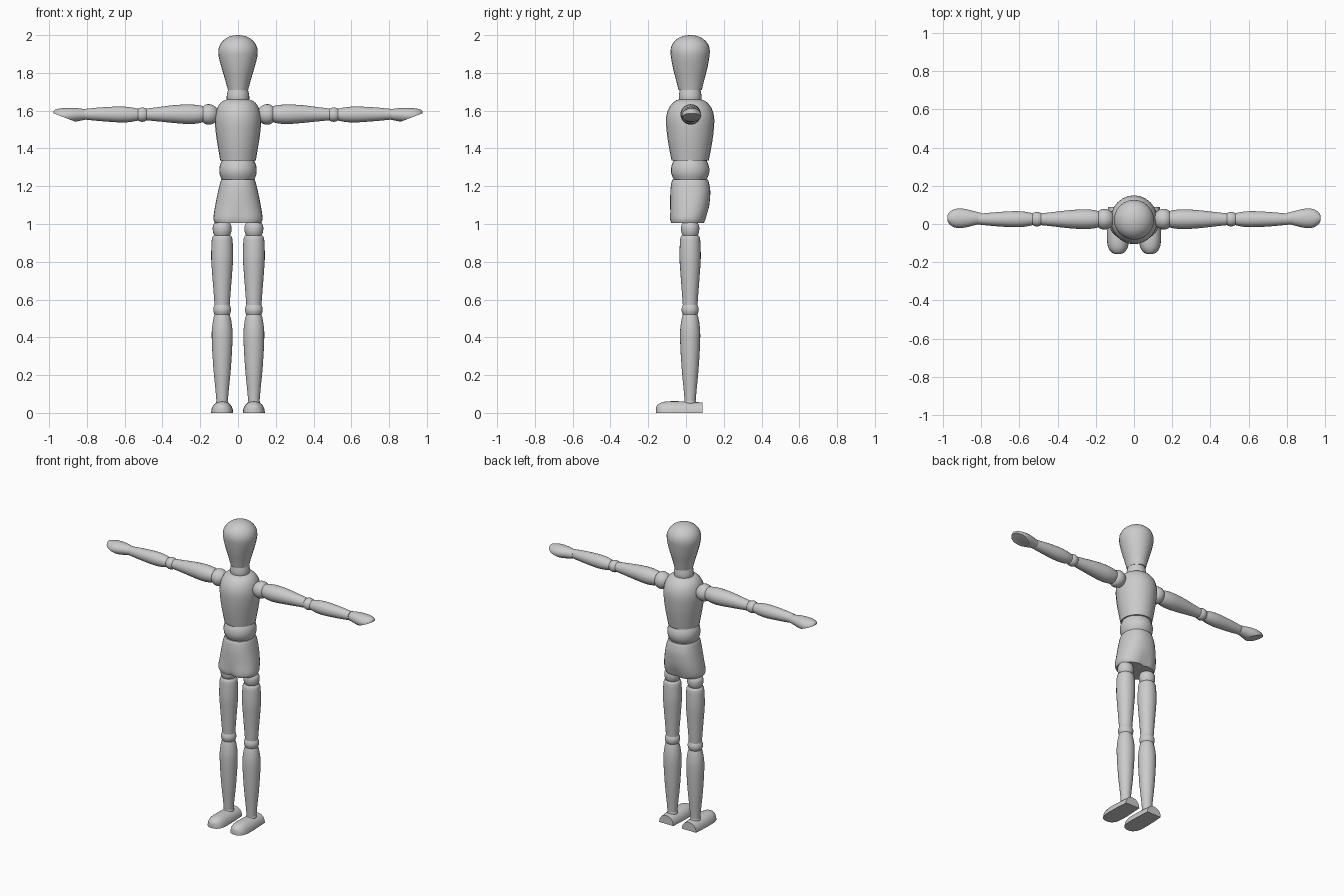
import bpy, bmesh, math
from mathutils import Vector

grey = bpy.data.materials.new("light_grey")
grey.diffuse_color = (0.6, 0.6, 0.6, 1)
CY = 0.022  # depth of the body's centre line


def spline(keys, steps):
    """Smoothly resample rows of (position, radius a, radius b, centre a, centre b)."""
    k = [Vector(r) for r in keys]
    k = [2 * k[0] - k[1]] + k + [2 * k[-1] - k[-2]]
    out = []
    for i in range(1, len(k) - 2):
        p0, p1, p2, p3 = k[i - 1:i + 3]
        for s in range(steps):
            t = s / steps
            out.append(0.5 * (2 * p1 + (p2 - p0) * t + (2 * p0 - 5 * p1 + 4 * p2 - p3) * t * t
                              + (3 * p1 - p0 - 3 * p2 + p3) * t ** 3))
    return out + [k[-2]]


def loft(name, keys, axis="z", steps=3, sides=24, power=2, cut=None, mirror=False, shape=None):
    """Skin oval rings along an axis, with an optional flat cut and mirrored twin."""
    bm = bmesh.new()
    rings = []
    for p, ra, rb, ca, cb in spline(keys, steps):
        ring = []
        for i in range(sides):
            a = math.tau * i / sides
            c, s = math.cos(a), math.sin(a)
            u = ca + ra * math.copysign(abs(c) ** (2 / power), c)
            v = cb + rb * math.copysign(abs(s) ** (2 / power), s)
            co = {"z": (u, v, p), "x": (p, u, v), "y": (u, p, v)}[axis]
            ring.append(bm.verts.new(co))
        rings.append(ring)
    for r, q in zip(rings, rings[1:]):
        for i in range(sides):
            j = (i + 1) % sides
            bm.faces.new((r[i], r[j], q[j], q[i]))
    bm.faces.new(rings[0][::-1])
    bm.faces.new(rings[-1])
    if shape:
        for v in bm.verts:
            shape(v.co)
    if cut:
        bmesh.ops.bisect_plane(bm, geom=bm.verts[:] + bm.edges[:] + bm.faces[:],
                               plane_co=cut[0], plane_no=cut[1], clear_outer=True)
        bmesh.ops.holes_fill(bm, edges=[e for e in bm.edges if e.is_boundary], sides=0)
    bmesh.ops.recalc_face_normals(bm, faces=bm.faces)
    mesh = bpy.data.meshes.new(name)
    bm.to_mesh(mesh)
    bm.free()
    mesh.materials.append(grey)
    ob = bpy.data.objects.new(name, mesh)
    bpy.context.collection.objects.link(ob)
    bpy.ops.object.select_all(action="DESELECT")
    ob.select_set(True)
    bpy.context.view_layer.objects.active = ob
    bpy.ops.object.shade_smooth_by_angle(angle=math.radians(35))
    if mirror:
        ob.modifiers.new("mirror", "MIRROR").use_mirror_merge = False
    return ob


def body(name, rows, **kw):
    loft(name, [(z, rx, ry, 0, CY + dy) for z, rx, ry, dy in rows], **kw)


def leg(name, rows, x=0.084):
    loft(name, [(z, r, r * 0.97, x, CY) for z, r in rows], mirror=True)


def arm(name, rows):
    loft(name, [(x, r, r, CY + 0.003, z) for x, r, z in rows], axis="x", mirror=True)


def groin(co):
    # shallow centre crease, front and back, fading out upward
    fade = max(0, 1 - (co.z - 1.0) / 0.09) * max(0, 1 - abs(co.x) / 0.035)
    co.y -= 0.14 * fade * (co.y - CY)


# Head, neck and trunk
body("head", [(1.71, 0.054, 0.062, 0), (1.76, 0.067, 0.074, 0), (1.82, 0.085, 0.09, 0),
              (1.88, 0.101, 0.101, 0), (1.92, 0.104, 0.104, 0), (1.955, 0.092, 0.093, 0),
              (1.982, 0.065, 0.066, 0), (1.996, 0.033, 0.033, 0), (2.0, 0.004, 0.004, 0)])
body("neck", [(1.64, 0.056, 0.056, 0), (1.675, 0.06, 0.06, 0), (1.715, 0.052, 0.054, 0)])
body("torso", [(1.335, 0.094, 0.098, 0), (1.40, 0.105, 0.111, 0), (1.47, 0.116, 0.122, 0),
               (1.55, 0.123, 0.128, 0), (1.60, 0.115, 0.119, 0), (1.635, 0.098, 0.098, 0),
               (1.655, 0.072, 0.072, 0), (1.662, 0.04, 0.04, 0)])
body("waist", [(1.235, 0.086, 0.086, 0), (1.26, 0.096, 0.098, 0), (1.285, 0.099, 0.102, 0),
               (1.31, 0.096, 0.098, 0), (1.335, 0.086, 0.088, 0)])
body("pelvis", [(1.005, 0.122, 0.09, -0.014), (1.03, 0.13, 0.097, -0.012),
                (1.09, 0.122, 0.103, -0.003), (1.17, 0.106, 0.106, 0.001),
                (1.22, 0.094, 0.099, 0), (1.236, 0.088, 0.093, 0)],
     power=2.3, sides=32, shape=groin)

# Legs
leg("hip_joint", [(0.93, 0.036), (0.95, 0.046), (0.972, 0.05), (0.995, 0.047), (1.02, 0.03)])
leg("thigh", [(0.57, 0.04), (0.65, 0.046), (0.74, 0.053), (0.82, 0.058), (0.90, 0.056),
              (0.93, 0.052), (0.94, 0.044)])
leg("knee_joint", [(0.515, 0.037), (0.53, 0.044), (0.546, 0.047), (0.562, 0.044), (0.577, 0.037)])
leg("shin", [(0.06, 0.03), (0.13, 0.036), (0.22, 0.045), (0.34, 0.053), (0.43, 0.055),
             (0.49, 0.048), (0.522, 0.04)])
leg("ankle_joint", [(0.035, 0.02), (0.05, 0.031), (0.06, 0.032), (0.072, 0.026)])

# Feet, domed on top with flat soles
loft("foot", [(y, w, h, 0.084, 0) for y, w, h in
              [(-0.158, 0.012, 0.03), (-0.148, 0.034, 0.045), (-0.12, 0.052, 0.058),
               (-0.07, 0.058, 0.062), (0.0, 0.057, 0.06), (0.088, 0.052, 0.055)]],
     axis="y", power=2.2, cut=((0, 0, 0), (0, 0, -1)), mirror=True)

# Arms
arm("shoulder_joint", [(0.108, 0.025, 1.58), (0.12, 0.041, 1.58), (0.14, 0.052, 1.58),
                       (0.16, 0.054, 1.58), (0.18, 0.047, 1.58), (0.2, 0.025, 1.58)])
arm("upper_arm", [(0.185, 0.042, 1.582), (0.21, 0.048, 1.581), (0.26, 0.052, 1.581),
                  (0.34, 0.047, 1.582), (0.42, 0.038, 1.581), (0.485, 0.031, 1.58)])
arm("elbow_joint", [(0.478, 0.026, 1.579), (0.49, 0.034, 1.579), (0.507, 0.038, 1.579),
                    (0.524, 0.034, 1.579), (0.536, 0.026, 1.579)])
arm("forearm", [(0.53, 0.031, 1.579), (0.57, 0.039, 1.579), (0.63, 0.042, 1.58),
                (0.73, 0.036, 1.581), (0.812, 0.028, 1.581)])

# Hands, widening to a rounded tip with a slanted flat palm
loft("hand", [(x, w, h, CY + 0.008, z) for x, w, h, z in
              [(0.80, 0.028, 0.026, 1.58), (0.84, 0.038, 0.033, 1.579),
               (0.88, 0.048, 0.038, 1.577), (0.92, 0.051, 0.039, 1.575),
               (0.95, 0.043, 0.035, 1.575), (0.97, 0.026, 0.027, 1.577),
               (0.976, 0.01, 0.018, 1.58)]],
     axis="x", cut=((0.86, 0, 1.541), (0.36, 0, -0.93)), mirror=True)
